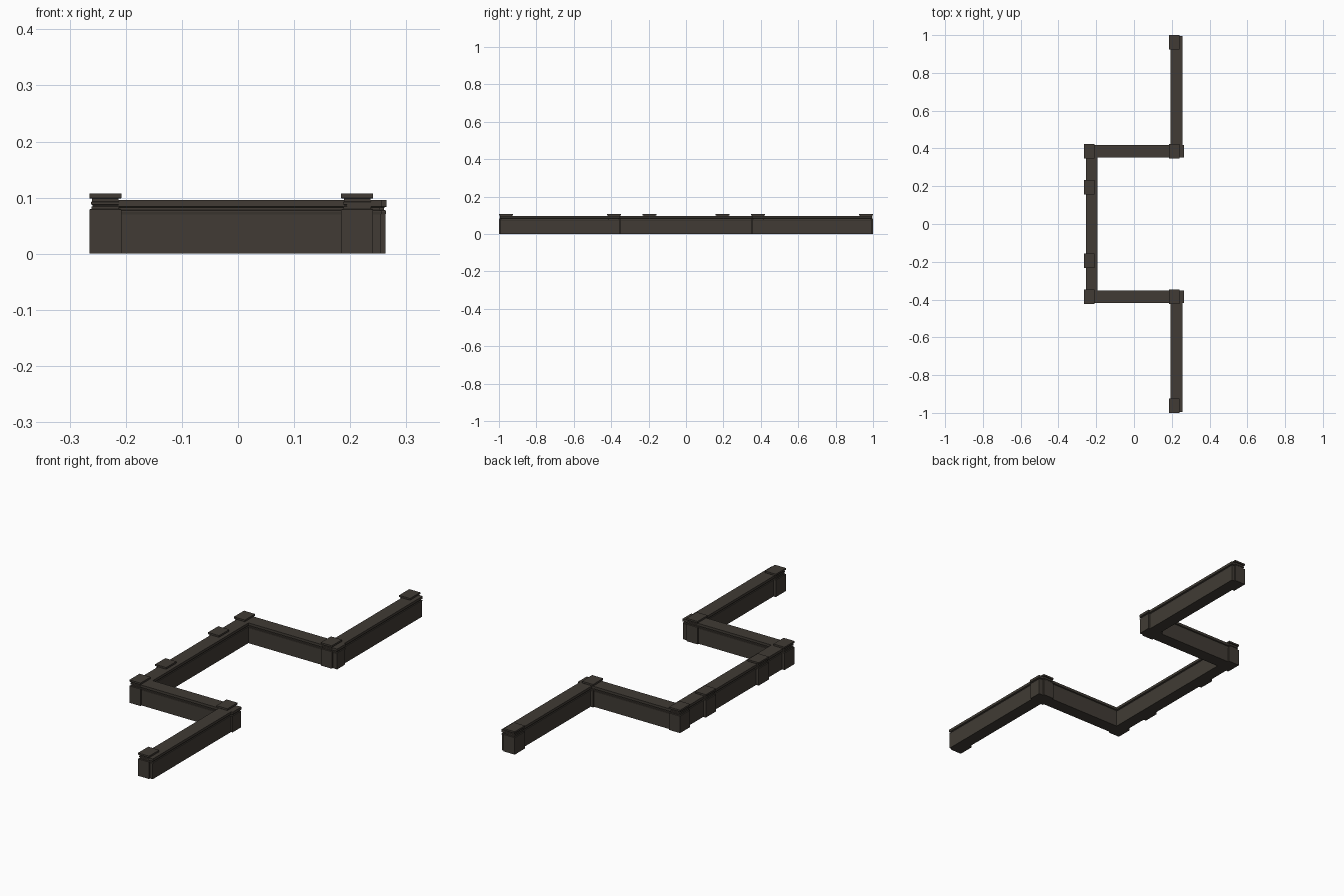
import bpy, bmesh

if "Cube" in bpy.data.objects:
    bpy.data.objects.remove(bpy.data.objects["Cube"])

stone = bpy.data.materials.new("dark brown stone")
stone.diffuse_color = (0.052, 0.044, 0.035, 1)
stone.use_nodes = True
stone.node_tree.nodes["Principled BSDF"].inputs["Base Color"].default_value = stone.diffuse_color


def stack(name, x0, x1, y0, y1, levels):
    """Rectangular moulded block: one ring per (height, inset) level."""
    bm = bmesh.new()
    rings = []
    for z, i in levels:
        rings.append([bm.verts.new(p) for p in (
            (x0 + i, y0 + i, z), (x1 - i, y0 + i, z),
            (x1 - i, y1 - i, z), (x0 + i, y1 - i, z))])
    for a, b in zip(rings, rings[1:]):
        for k in range(4):
            n = (k + 1) % 4
            bm.faces.new((a[k], a[n], b[n], b[k]))
    bm.faces.new(rings[0][::-1])
    bm.faces.new(rings[-1])
    me = bpy.data.meshes.new(name)
    bm.to_mesh(me)
    bm.free()
    me.materials.append(stone)
    ob = bpy.data.objects.new(name, me)
    bpy.context.collection.objects.link(ob)
    return ob


# Wall section: plain body, dark groove, overhanging coping
WALL = [(0, .002), (.070, .002), (.074, .001), (.077, .001), (.078, .005),
        (.082, .005), (.084, 0), (.096, 0)]
# Post section: square shaft, ribbed neck, flat cap
POST = [(0, 0), (.079, 0), (.080, .004), (.084, .004), (.085, .006),
        (.087, .006), (.088, .003), (.092, .003), (.093, .005),
        (.098, .005), (.099, 0), (.107, 0)]

# Back wall of the recess
stack("recess_wall", -.254, -.193, -.40, .40, WALL)

# Mirrored side walls, outer walls and posts
for side, s in (("front", -1), ("back", 1)):
    def span(a, b):
        return sorted((s * a, s * b))
    stack(side + "_side_wall", -.250, .265, *span(.353, .417), WALL)
    stack(side + "_outer_wall", .194, .257, *span(.36, .995), WALL)
    for label, cx, cy in (("end", .2125, .9625), ("outer_corner", .2125, .385),
                          ("inner_corner", -.2365, .385), ("recess", -.2365, .195)):
        stack(side + "_" + label + "_post", cx - .0285, cx + .0285,
              *span(cy - .0375, cy + .0375), POST)
